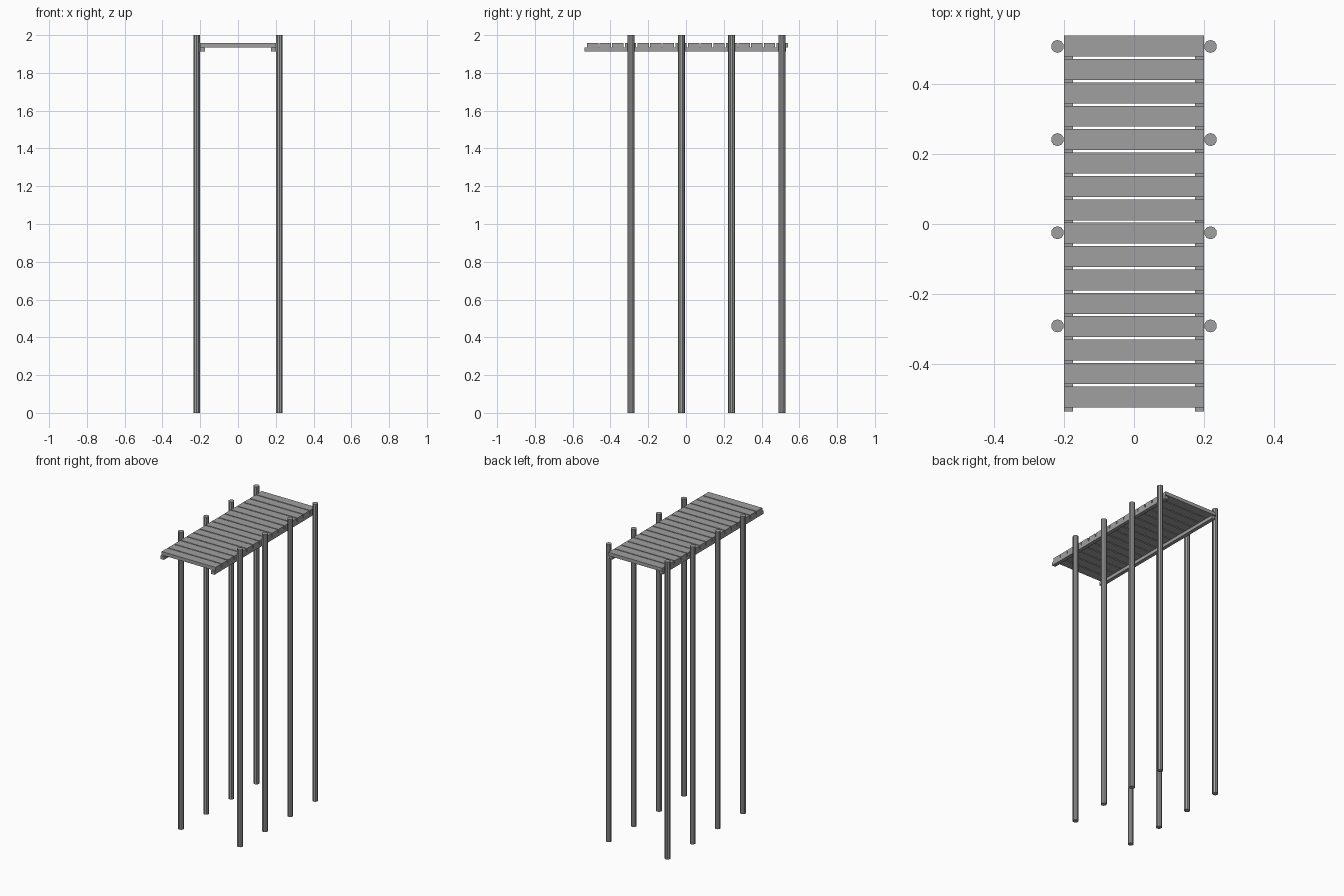
import bpy

cube = bpy.data.objects.get("Cube")
if cube:
    bpy.data.objects.remove(cube, do_unlink=True)

# One plain grey for everything
grey = bpy.data.materials.new("plain grey")
grey.use_nodes = True
colour = (0.35, 0.35, 0.35, 1)
grey.diffuse_color = colour
grey.node_tree.nodes["Principled BSDF"].inputs["Base Color"].default_value = colour


def finish(name):
    ob = bpy.context.object
    ob.name = name
    ob.data.materials.append(grey)
    return ob


def box(name, low, high):
    centre = [(a + b) / 2 for a, b in zip(low, high)]
    bpy.ops.mesh.primitive_cube_add(size=1, location=centre)
    ob = finish(name)
    ob.scale = [b - a for a, b in zip(low, high)]
    bpy.ops.object.transform_apply(location=False, rotation=False, scale=True)
    return ob


HALF_WIDTH = 0.2
RAIL_BOTTOM, RAIL_TOP, DECK_TOP = 1.912, 1.934, 1.957

# Deck planks laid across with narrow gaps
PITCH, PLANK = 0.0669, 0.06
for i in range(16):
    back = 0.539 - i * PITCH
    box(f"plank_{i + 1}", (-HALF_WIDTH, back - PLANK, RAIL_TOP),
        (HALF_WIDTH, back, DECK_TOP))

for side, name in ((1, "left"), (-1, "right")):
    # Long rail under the plank ends
    xs = sorted((side * 0.175, side * HALF_WIDTH))
    box(f"{name}_rail", (xs[0], -0.537, RAIL_BOTTOM), (xs[1], 0.53, RAIL_TOP))

    # Tall round posts against the deck edge
    for i in range(4):
        bpy.ops.mesh.primitive_cylinder_add(
            vertices=10, radius=0.0185, depth=2,
            location=(side * 0.219, 0.508 - i * 0.2665, 1))
        finish(f"{name}_post_{i + 1}")
